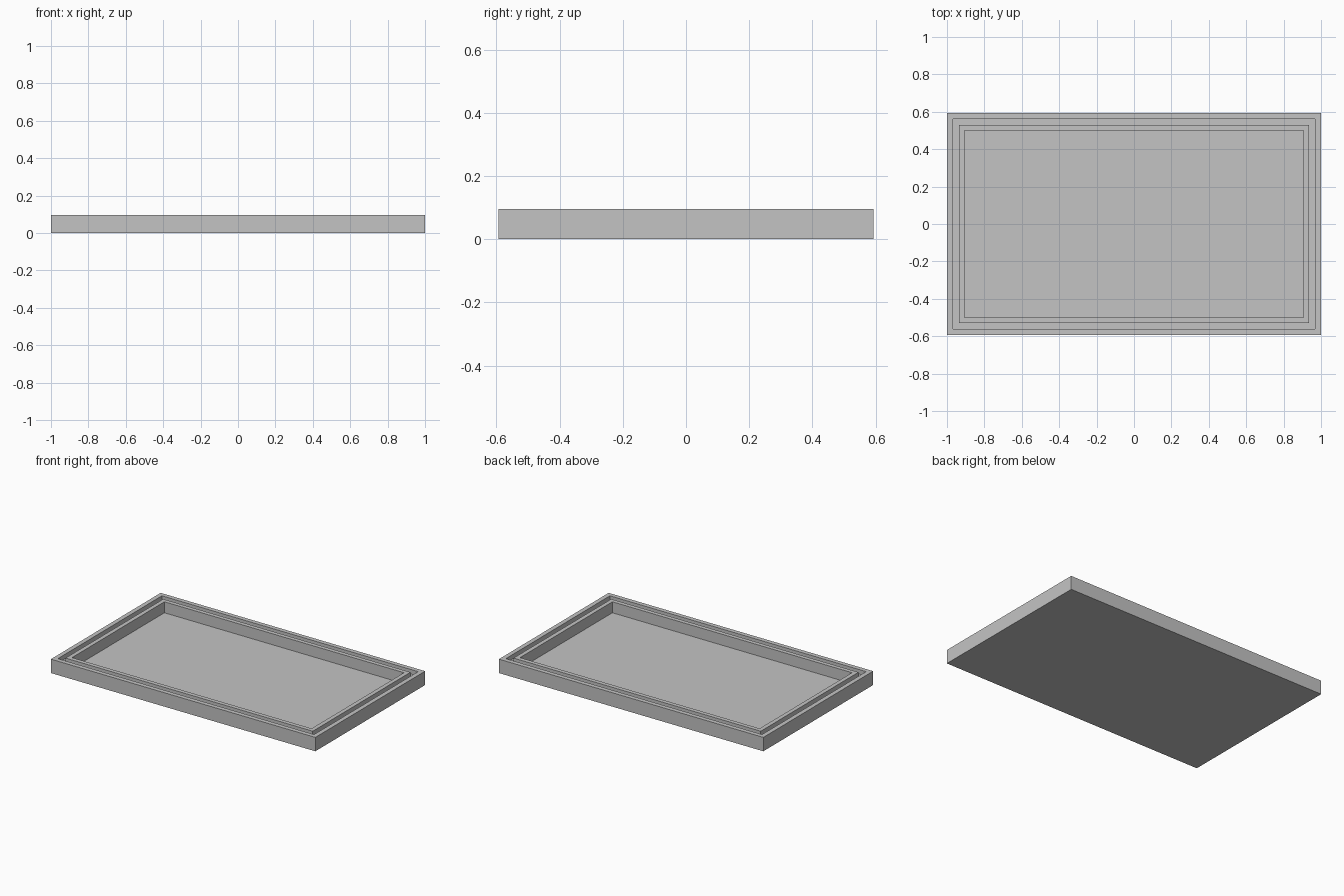
import bpy
import bmesh

HALF_X, HALF_Y, HEIGHT = 1.0, 0.593, 0.095
FLOOR_Z, GROOVE_Z = 0.02, 0.065

cube = bpy.data.objects.get("Cube")
if cube:
    bpy.data.objects.remove(cube, do_unlink=True)

# Plain grey material
grey = bpy.data.materials.new("plain grey")
grey.use_nodes = True
color = (0.55, 0.55, 0.55, 1)
grey.diffuse_color = color
grey.node_tree.nodes["Principled BSDF"].inputs["Base Color"].default_value = color

# Cross-section from the outer base, over the grooved rim, to the floor: (inset, z)
profile = [
    (0, 0), (0, HEIGHT),                              # outer wall
    (0.031, HEIGHT), (0.031, GROOVE_Z),               # outer lip
    (0.065, GROOVE_Z), (0.065, HEIGHT),               # groove
    (0.094, HEIGHT), (0.094, FLOOR_Z),                # inner lip and wall
]

bm = bmesh.new()


def rectangle(inset, z):
    x, y = HALF_X - inset, HALF_Y - inset
    return [bm.verts.new((sx * x, sy * y, z))
            for sx, sy in ((-1, -1), (1, -1), (1, 1), (-1, 1))]


loops = [rectangle(*point) for point in profile]
for low, high in zip(loops, loops[1:]):
    for i in range(4):
        j = (i + 1) % 4
        bm.faces.new((low[i], low[j], high[j], high[i]))

# Underside and tray floor
bm.faces.new(reversed(loops[0]))
bm.faces.new(loops[-1])
bmesh.ops.recalc_face_normals(bm, faces=bm.faces)

mesh = bpy.data.meshes.new("grooved_tray")
bm.to_mesh(mesh)
bm.free()
mesh.materials.append(grey)
tray = bpy.data.objects.new("grooved_tray", mesh)
bpy.context.collection.objects.link(tray)
